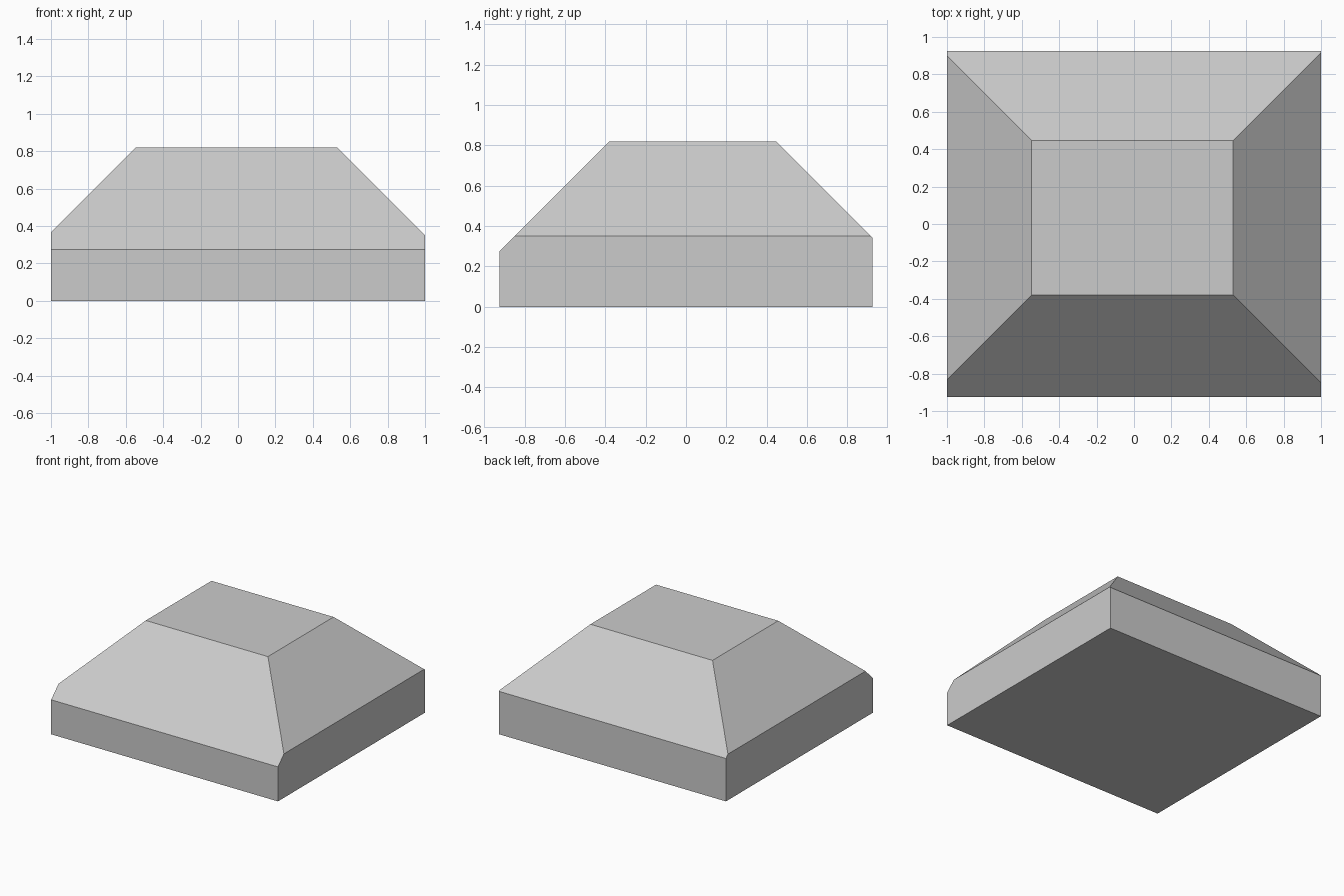
import bpy, bmesh
from mathutils import Matrix

if "Cube" in bpy.data.objects:
    bpy.data.objects.remove(bpy.data.objects["Cube"])

# Plain rectangular block standing on the ground
HX, HY, TOP = 1.0, 0.925, 0.82
bm = bmesh.new()
bmesh.ops.create_cube(bm, size=1.0, matrix=Matrix.Translation((0, 0, TOP / 2))
                      @ Matrix.Diagonal((2 * HX, 2 * HY, TOP, 1)))


def chamfer(point, normal):
    """Slice off everything beyond the plane and cap the cut."""
    geom = bm.verts[:] + bm.edges[:] + bm.faces[:]
    cut = bmesh.ops.bisect_plane(bm, geom=geom, dist=1e-5, plane_co=point,
                                 plane_no=normal, clear_outer=True)["geom_cut"]
    edges = [e for e in cut if isinstance(e, bmesh.types.BMEdge)]
    bmesh.ops.holes_fill(bm, edges=edges, sides=0)


# 45 degree slopes meeting the off-centre flat top
chamfer((-0.547, 0, TOP), (-1, 0, 1))
chamfer((0.53, 0, TOP), (1, 0, 1))
chamfer((0, -0.38, TOP), (0, -1, 1))
chamfer((0, 0.447, TOP), (0, 1, 1))
bmesh.ops.recalc_face_normals(bm, faces=bm.faces[:])

mesh = bpy.data.meshes.new("sloped_block")
bm.to_mesh(mesh)
bm.free()
obj = bpy.data.objects.new("sloped_block", mesh)
bpy.context.collection.objects.link(obj)
